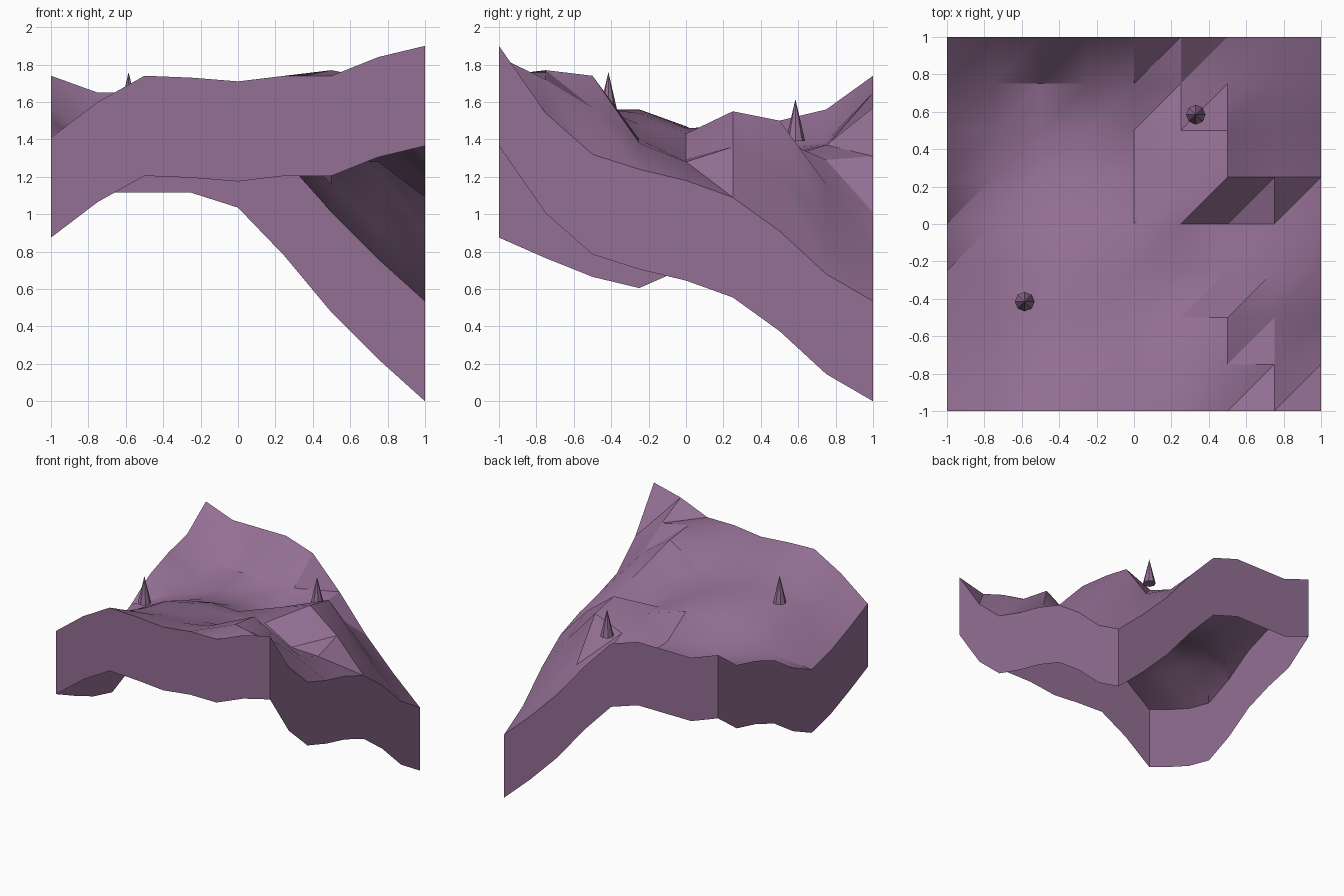
import bpy
import bmesh
import math

default_cube = bpy.data.objects.get("Cube")
if default_cube:
    bpy.data.objects.remove(default_cube, do_unlink=True)

# One dusty purple for everything
purple = bpy.data.materials.new("dusty_purple")
purple.use_nodes = True
colour = (0.295, 0.16, 0.295, 1)
purple.diffuse_color = colour
shader = next(n for n in purple.node_tree.nodes if n.type == "BSDF_PRINCIPLED")
shader.inputs["Base Color"].default_value = colour

# Ground heights in hundredths, one row per step from front to back
HEIGHTS = [
    [141, 160, 174, 173, 171, 174, 174, 184, 190],
    [130, 147, 162, 165, 165, 169, 177, 172, 154],
    [120, 142, 155, 156, 157, 159, 174, 157, 132],
    [114, 138, 151, 156, 154, 148, 140, 138, 124],
    [125, 132, 142, 147, 146, 143, 129, 128, 118],
    [141, 131, 134, 135, 130, 147, 155, 136, 109],
    [150, 135, 132, 131, 129, 140, 150, 122, 91],
    [156, 139, 137, 136, 137, 129, 116, 94, 68],
    [174, 165, 165, 165, 157, 131, 101, 76, 53.5],
]
WALL_DEPTH = 0.535
CELLS = len(HEIGHTS) - 1


def finish(name, bm):
    """Turn the bmesh into a named object with smooth shading and sharp creases."""
    mesh = bpy.data.meshes.new(name)
    bm.to_mesh(mesh)
    bm.free()
    mesh.materials.append(purple)
    obj = bpy.data.objects.new(name, mesh)
    bpy.context.collection.objects.link(obj)
    bpy.ops.object.select_all(action="DESELECT")
    obj.select_set(True)
    bpy.context.view_layer.objects.active = obj
    bpy.ops.object.shade_smooth_by_angle(angle=math.radians(30))


def build_ground():
    # Triangulated height field
    bm = bmesh.new()
    grid = [
        [
            bm.verts.new((2 * i / CELLS - 1, 2 * j / CELLS - 1, height / 100))
            for i, height in enumerate(row)
        ]
        for j, row in enumerate(HEIGHTS)
    ]
    for j in range(CELLS):
        for i in range(CELLS):
            near_left, near_right = grid[j][i], grid[j][i + 1]
            far_left, far_right = grid[j + 1][i], grid[j + 1][i + 1]
            bm.faces.new((near_left, near_right, far_right))
            bm.faces.new((near_left, far_right, far_left))

    # Walls hang down from the rim and leave the underside open
    rim = [edge for edge in bm.edges if edge.is_boundary]
    extruded = bmesh.ops.extrude_edge_only(bm, edges=rim)["geom"]
    lower = [v for v in extruded if isinstance(v, bmesh.types.BMVert)]
    bmesh.ops.translate(bm, verts=lower, vec=(0, 0, -WALL_DEPTH))
    bmesh.ops.recalc_face_normals(bm, faces=bm.faces[:])
    if sum(face.normal.z for face in bm.faces) < 0:
        bmesh.ops.reverse_faces(bm, faces=bm.faces[:])
    finish("ground", bm)


def build_spike(name, x, y, base):
    # Small pointed cone with a closed base
    height = 0.225
    bm = bmesh.new()
    bmesh.ops.create_cone(
        bm, cap_ends=True, segments=8, radius1=0.052, radius2=0, depth=height
    )
    bmesh.ops.translate(bm, verts=bm.verts[:], vec=(x, y, base + height / 2))
    finish(name, bm)


build_ground()
build_spike("front_spike", -0.585, -0.415, 1.535)
build_spike("back_spike", 0.33, 0.585, 1.39)
